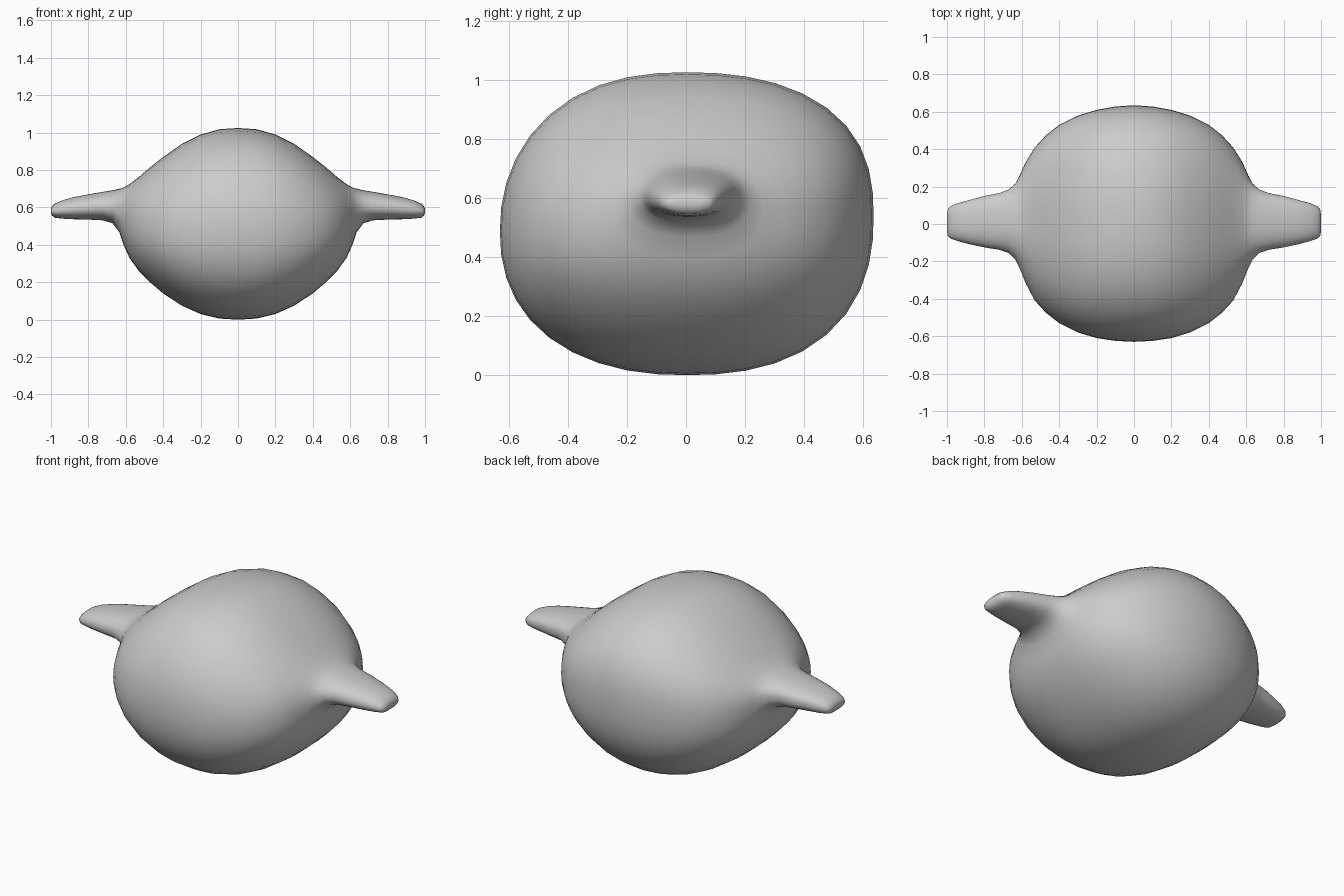
import bpy, bmesh, math

# half-body sections along x: (x, y_min, y_max, z_bottom, z_top)
SECTIONS = [
    (0.00, -0.63, 0.635, 0.00, 1.025),
    (0.10, -0.625, 0.628, 0.006, 1.018),
    (0.20, -0.61, 0.61, 0.03, 0.99),
    (0.30, -0.58, 0.58, 0.075, 0.94),
    (0.40, -0.53, 0.53, 0.14, 0.87),
    (0.47, -0.475, 0.475, 0.20, 0.815),
    (0.53, -0.41, 0.41, 0.26, 0.763),
    (0.58, -0.315, 0.33, 0.33, 0.725),
    (0.61, -0.24, 0.262, 0.395, 0.708),
    (0.635, -0.19, 0.215, 0.468, 0.70),
    (0.67, -0.155, 0.185, 0.515, 0.692),
    (0.72, -0.138, 0.165, 0.531, 0.684),
    (0.80, -0.125, 0.150, 0.535, 0.670),
    (0.88, -0.108, 0.128, 0.537, 0.655),
    (0.94, -0.092, 0.112, 0.540, 0.638),
    (0.98, -0.078, 0.095, 0.545, 0.620),
    (0.995, -0.065, 0.08, 0.557, 0.605),
    (1.00, -0.04, 0.05, 0.573, 0.592),
]
N = 40


def ring(bm, sec):
    """Rounded-box cross-section, slightly skewed."""
    x, y0, y1, z0, z1 = sec
    cy, cz, ry, rz = (y0 + y1) / 2, (z0 + z1) / 2, (y1 - y0) / 2, (z1 - z0) / 2
    verts = []
    for i in range(N):
        t = 2 * math.pi * i / N
        c, s = math.cos(t), math.sin(t)
        n = 2.33 + 0.1 * c
        r = (abs(c) ** n + abs(s) ** n) ** (-1 / n)
        u, v = r * c, r * s
        v += 0.05 * u * (1 - v * v)
        verts.append(bm.verts.new((x, cy + ry * u, cz + rz * v)))
    return verts


# body with side ears, lofted from tip to tip
bm = bmesh.new()
rings = [ring(bm, (-s[0],) + s[1:]) for s in reversed(SECTIONS[1:])]
rings += [ring(bm, s) for s in SECTIONS]
for a, b in zip(rings, rings[1:]):
    for i in range(N):
        j = (i + 1) % N
        bm.faces.new((a[i], a[j], b[j], b[i]))
bm.faces.new(rings[0])
bm.faces.new(rings[-1])
bmesh.ops.recalc_face_normals(bm, faces=bm.faces)
for f in bm.faces:
    f.smooth = True
mesh = bpy.data.meshes.new("body_with_ears")
bm.to_mesh(mesh)
bm.free()
body = bpy.data.objects.new("body_with_ears", mesh)
bpy.context.collection.objects.link(body)
